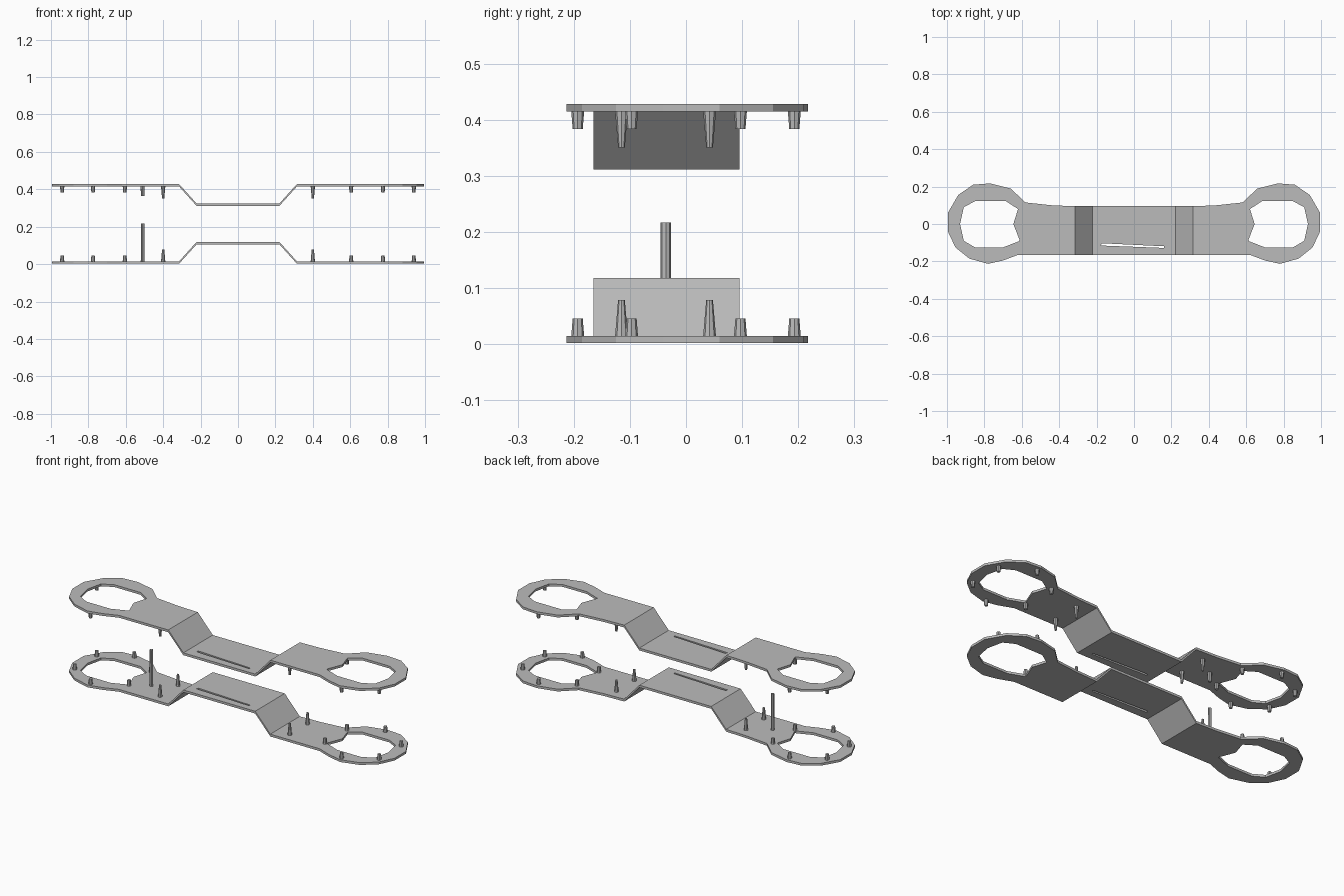
import bpy
import bmesh
from mathutils import Matrix, Vector

cube = bpy.data.objects.get("Cube")
if cube:
    bpy.data.objects.remove(cube, do_unlink=True)

grey = bpy.data.materials.new("light grey")
grey.use_nodes = True
grey.diffuse_color = (0.5, 0.5, 0.5, 1)
grey.node_tree.nodes["Principled BSDF"].inputs["Base Color"].default_value = (0.5, 0.5, 0.5, 1)

HEIGHT = 0.43
THICK = 0.013


def finish(name, bm, flip):
    """Turn the bmesh into an object; flip turns it over for the upper half."""
    if flip:
        for v in bm.verts:
            v.co.z = HEIGHT - v.co.z
    bmesh.ops.recalc_face_normals(bm, faces=bm.faces)
    mesh = bpy.data.meshes.new(name)
    bm.to_mesh(mesh)
    bm.free()
    mesh.materials.append(grey)
    obj = bpy.data.objects.new(name, mesh)
    bpy.context.collection.objects.link(obj)


def mirrored(points):
    return [(-x, y) for x, y in reversed(points)]


# Outline of the left half: ring end running into the straight middle band
half = [(0.32, -0.165), (0.62, -0.165), (0.70, -0.195), (0.78, -0.213),
        (0.88, -0.185), (0.955, -0.125), (0.995, -0.04), (0.995, 0.06),
        (0.94, 0.155), (0.86, 0.21), (0.77, 0.217), (0.66, 0.19),
        (0.58, 0.115), (0.44, 0.1), (0.32, 0.095)]
outline = half + mirrored(half)
ring_hole = [(0.62, 0.08), (0.685, 0.122), (0.85, 0.122), (0.91, 0.09),
             (0.93, 0.0), (0.91, -0.09), (0.85, -0.125), (0.70, -0.125),
             (0.61, -0.09), (0.645, 0.0)]
slot = [(-0.18, -0.115), (0.16, -0.128), (0.16, -0.119), (-0.17, -0.103)]


def plate(name, flip):
    bm = bmesh.new()
    for loop in (outline, ring_hole, mirrored(ring_hole), slot):
        verts = [bm.verts.new((x, y, 0)) for x, y in loop]
        for a, b in zip(verts, verts[1:] + verts[:1]):
            bm.edges.new((a, b))
    bmesh.ops.triangle_fill(bm, use_beauty=True, edges=bm.edges[:], normal=(0, 0, 1))
    # Fold lines, then lift the middle band
    for x in (-0.315, -0.222, 0.222, 0.315):
        bmesh.ops.bisect_plane(bm, geom=bm.verts[:] + bm.edges[:] + bm.faces[:],
                               plane_co=(x, 0, 0), plane_no=(1, 0, 0))
    for v in bm.verts:
        rise = min(1, max(0, (0.315 - abs(v.co.x)) / 0.093))
        v.co.z = 0.002 + 0.103 * rise
    made = bmesh.ops.extrude_face_region(bm, geom=bm.faces[:])
    moved = [g for g in made["geom"] if isinstance(g, bmesh.types.BMVert)]
    bmesh.ops.translate(bm, verts=moved, vec=(0, 0, THICK))
    finish(name, bm, flip)


def pin(name, x, y, top, r1, r2, flip):
    bm = bmesh.new()
    base = 0.008
    bmesh.ops.create_cone(bm, cap_ends=True, segments=8, radius1=r1, radius2=r2,
                          depth=top - base,
                          matrix=Matrix.Translation(Vector((x, y, (top + base) / 2))))
    finish(name, bm, flip)


# Two facing halves with their pegs
for level, flip in (("lower", False), ("upper", True)):
    plate(level + "_plate", flip)
    for side, s in (("left", 1), ("right", -1)):
        for x, y in ((0.94, 0.097), (0.775, 0.193), (0.605, 0.097)):
            for end, sy in (("back", 1), ("front", -1)):
                pin(f"{level}_{side}_{end}_ring_peg", s * x, sy * y, 0.046, 0.012, 0.009, flip)
        for end, y in (("back", 0.042), ("front", -0.115)):
            pin(f"{level}_{side}_{end}_arm_peg", s * 0.4, y, 0.079, 0.012, 0.006, flip)

# Tall post below and its short socket above
pin("lower_tall_post", -0.51, -0.036, 0.217, 0.01, 0.009, False)
pin("upper_post_socket", -0.51, -0.036, 0.065, 0.011, 0.009, True)
